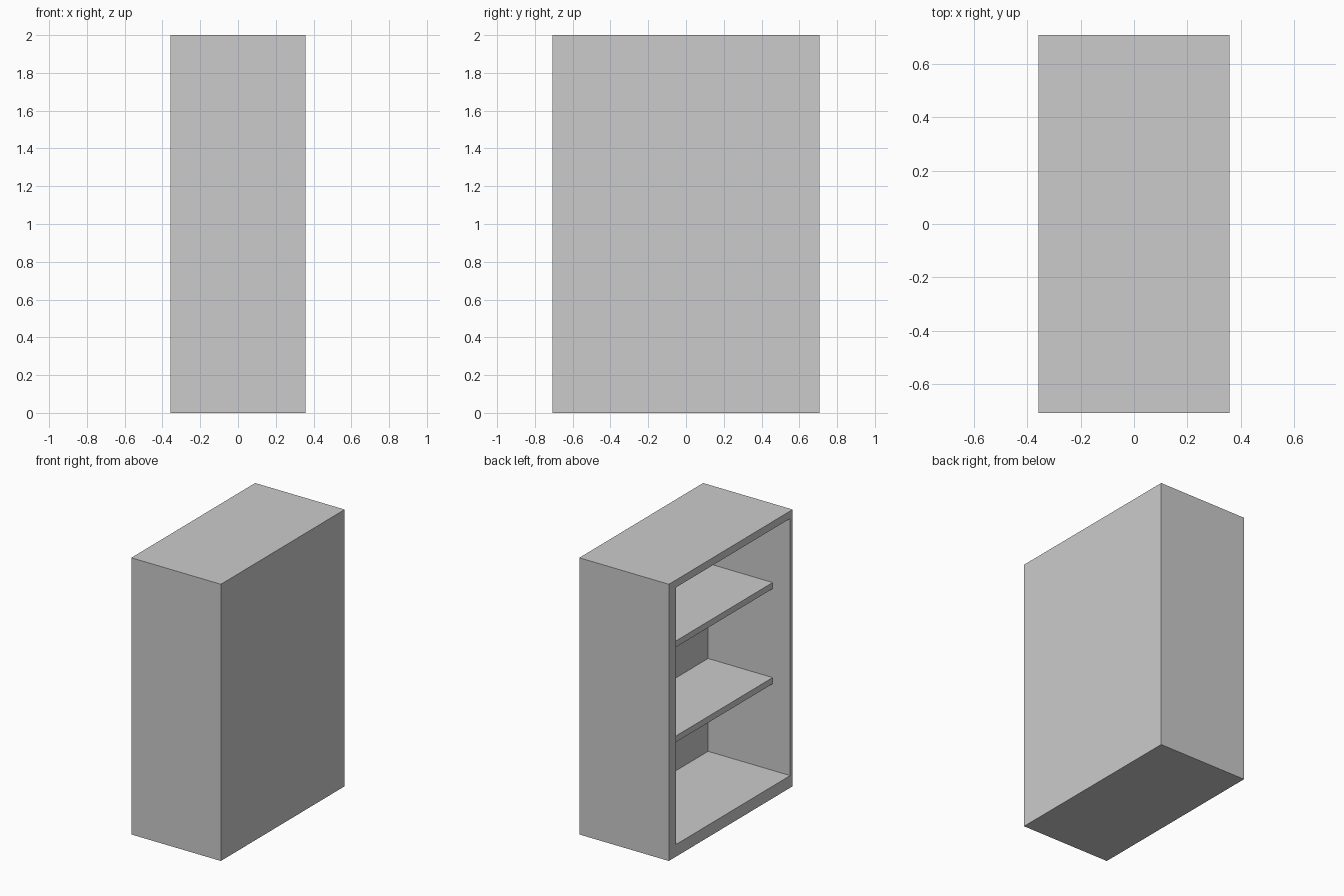
import bpy
import bmesh
from mathutils import Vector

if "Cube" in bpy.data.objects:
    bpy.data.objects.remove(bpy.data.objects["Cube"])

# Outer size and inner cavity (open towards -x)
X, Y, H = 0.358, 0.707, 2.0
CAV_LO = Vector((-X, -0.678, 0.088))
CAV_HI = Vector((0.298, 0.627, 1.946))


def add_box(bm, lo, hi):
    """Add an axis-aligned box and return its faces."""
    verts = bmesh.ops.create_cube(bm, size=1)["verts"]
    lo, hi = Vector(lo), Vector(hi)
    for v in verts:
        v.co = (lo + hi) / 2 + v.co * (hi - lo)
    return list({f for v in verts for f in v.link_faces})


def finish(bm, name):
    bmesh.ops.recalc_face_normals(bm, faces=bm.faces[:])
    mesh = bpy.data.meshes.new(name)
    bm.to_mesh(mesh)
    bm.free()
    obj = bpy.data.objects.new(name, mesh)
    bpy.context.collection.objects.link(obj)
    return obj


# Cabinet carcass: outer and inner shells joined by a flat rim on the open side
bm = bmesh.new()
loops = []
for lo, hi in (((-X, -Y, 0), (X, Y, H)), (CAV_LO, CAV_HI)):
    open_face = min(add_box(bm, lo, hi), key=lambda f: f.calc_center_median().x)
    loops.append(open_face.verts[:])
    bm.faces.remove(open_face)
outer, inner = loops
for k in range(4):
    bm.faces.new((outer[k - 1], outer[k], inner[k], inner[k - 1]))
finish(bm, "cabinet_carcass")

# Two shelves, set back from the opening
for name, top in (("lower_shelf", 0.759), ("upper_shelf", 1.446)):
    bm = bmesh.new()
    add_box(bm, (-0.218, CAV_LO.y, top - 0.045), (CAV_HI.x, CAV_HI.y, top))
    finish(bm, name)
